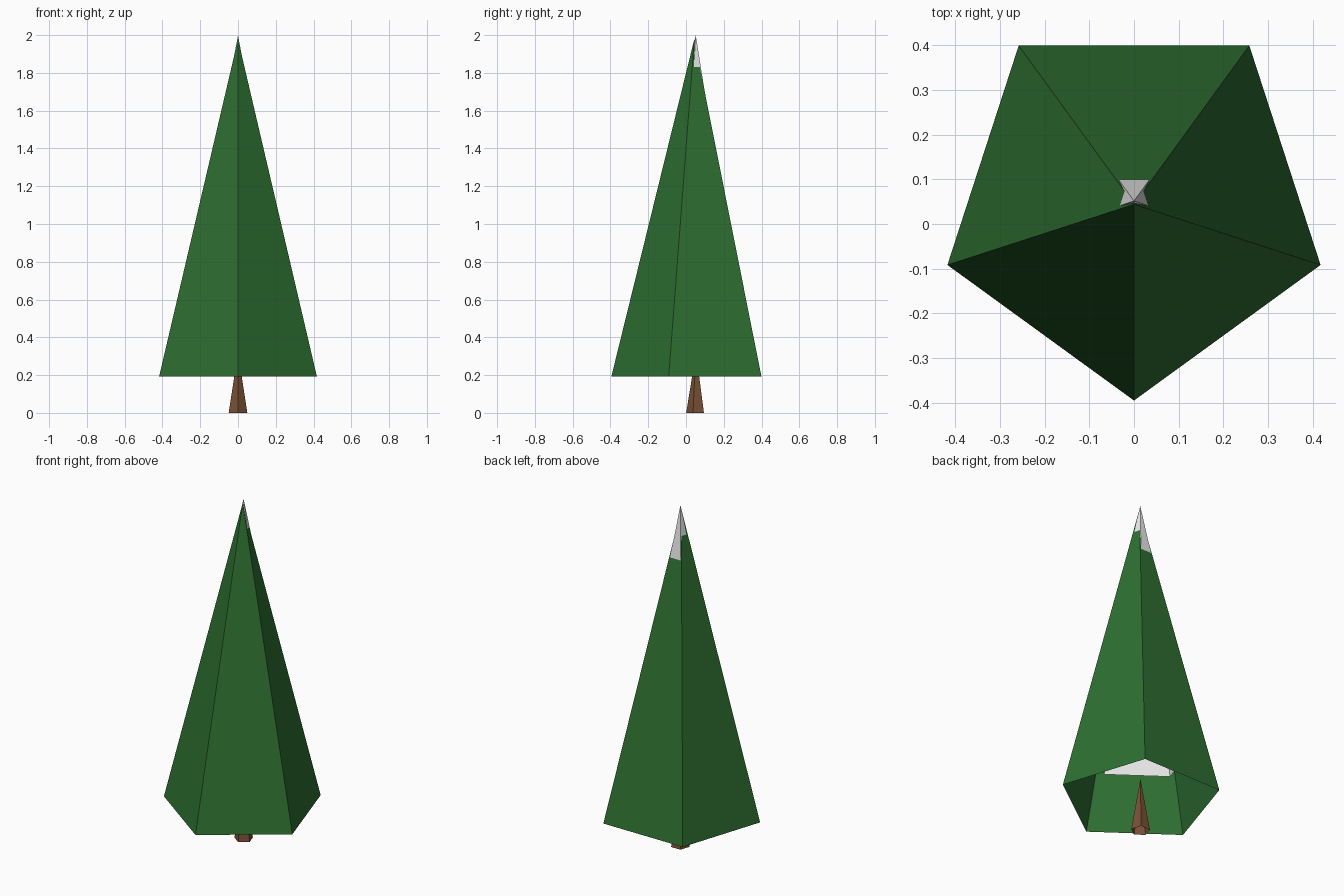
import bpy, bmesh
from math import pi, sin, cos

SIDES = 5

cube = bpy.data.objects.get("Cube")
if cube:
    bpy.data.objects.remove(cube, do_unlink=True)


def material(name, rgb):
    mat = bpy.data.materials.new(name)
    mat.use_nodes = True
    mat.diffuse_color = (*rgb, 1)
    bsdf = next(n for n in mat.node_tree.nodes if n.type == 'BSDF_PRINCIPLED')
    bsdf.inputs["Base Color"].default_value = (*rgb, 1)
    bsdf.inputs["Roughness"].default_value = 0.9
    return mat


def open_pyramid(name, radius, y, bottom, top, mat):
    """Pyramid without a floor, one corner facing the front."""
    bm = bmesh.new()
    apex = bm.verts.new((0, y, top))
    ring = []
    for i in range(SIDES):
        a = -pi / 2 + 2 * pi * i / SIDES
        ring.append(bm.verts.new((radius * cos(a), y + radius * sin(a), bottom)))
    for i in range(SIDES):
        bm.faces.new((ring[i], ring[(i + 1) % SIDES], apex))
    mesh = bpy.data.meshes.new(name)
    bm.to_mesh(mesh)
    bm.free()
    mesh.materials.append(mat)
    obj = bpy.data.objects.new(name, mesh)
    bpy.context.collection.objects.link(obj)
    return obj


green = material("needle_green", (0.027, 0.159, 0.031))
white = material("snow_white", (0.8, 0.8, 0.8))
brown = material("bark_brown", (0.19, 0.08, 0.036))

# Wide green foliage
open_pyramid("foliage", 0.439, 0.044, 0.193, 1.978, green)
# Steeper snow layer, leaning out through the back of the tip
open_pyramid("snow_cap", 0.299, 0.0515, 0.48, 2.0, white)
# Tapered trunk ending inside the foliage
open_pyramid("trunk", 0.052, 0.053, 0.0, 0.32, brown)
